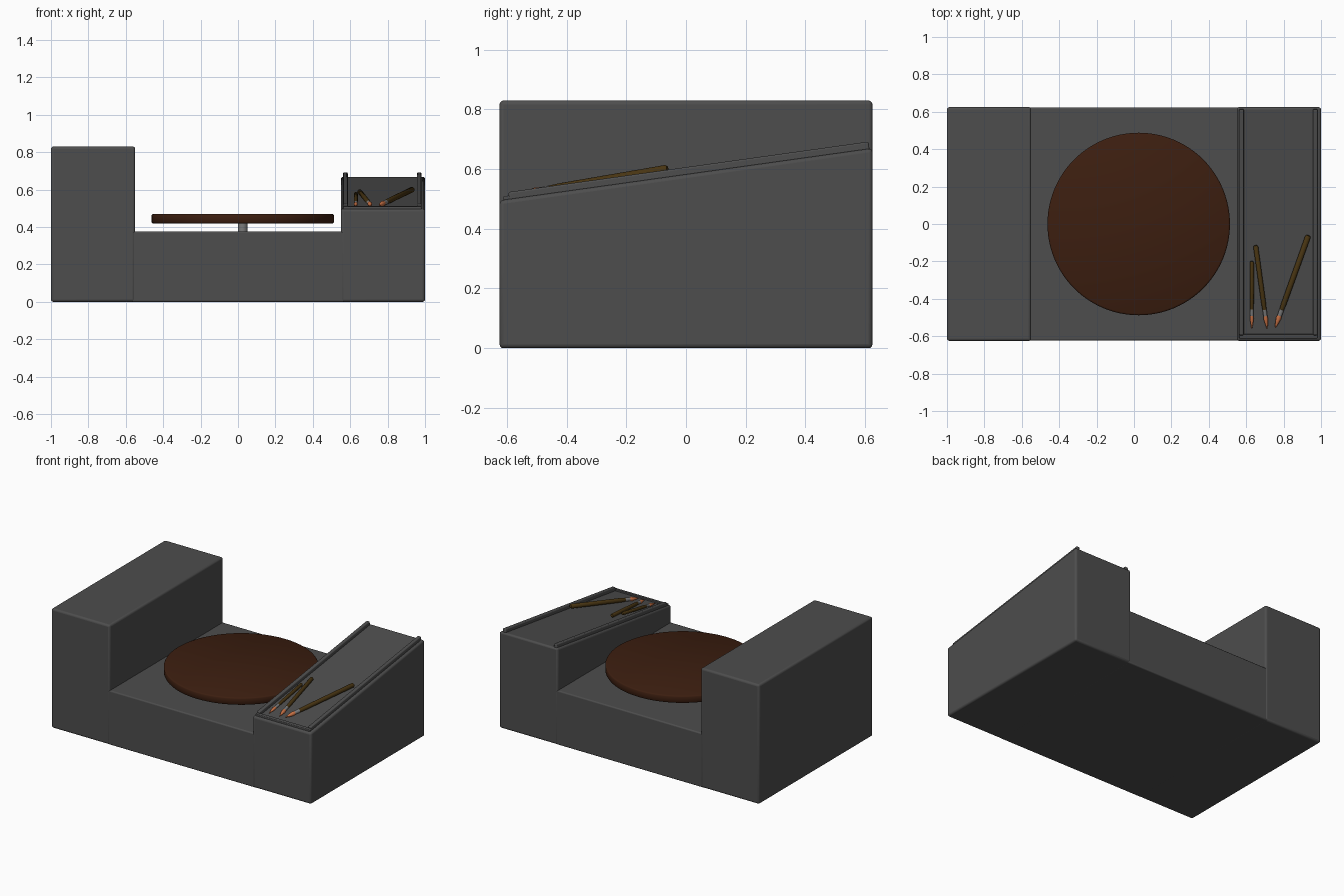
import bpy, bmesh, math
from mathutils import Vector

if "Cube" in bpy.data.objects:
    bpy.data.objects.remove(bpy.data.objects["Cube"])


def material(name, rgb):
    m = bpy.data.materials.new(name)
    m.diffuse_color = (*rgb, 1)
    m.use_nodes = True
    m.node_tree.nodes["Principled BSDF"].inputs["Base Color"].default_value = m.diffuse_color
    return m


DARK = material("dark_grey", (0.075, 0.075, 0.075))
BROWN = material("brown", (0.045, 0.013, 0.005))
WOOD = material("handle_wood", (0.065, 0.035, 0.006))
METAL = material("metal", (0.2, 0.2, 0.2))
ORANGE = material("bristle_orange", (0.6, 0.17, 0.06))


def finish(bm, name, mat, bevel=0):
    bmesh.ops.recalc_face_normals(bm, faces=bm.faces)
    me = bpy.data.meshes.new(name)
    bm.to_mesh(me)
    bm.free()
    ob = bpy.data.objects.new(name, me)
    bpy.context.collection.objects.link(ob)
    me.materials.append(mat)
    if bevel:
        b = ob.modifiers.new("bevel", 'BEVEL')
        b.width, b.segments = bevel, 3
    bpy.ops.object.select_all(action='DESELECT')
    ob.select_set(True)
    bpy.context.view_layer.objects.active = ob
    bpy.ops.object.shade_smooth_by_angle(angle=math.radians(40))
    return ob


def prism(name, x0, x1, yz, bevel, mat=DARK):
    """Side profile in (y, z) extruded along x."""
    bm = bmesh.new()
    f = bm.faces.new([bm.verts.new((x0, y, z)) for y, z in yz])
    r = bmesh.ops.extrude_face_region(bm, geom=[f])
    bmesh.ops.translate(bm, vec=(x1 - x0, 0, 0),
                        verts=[v for v in r['geom'] if isinstance(v, bmesh.types.BMVert)])
    return finish(bm, name, mat, bevel)


def box_profile(y, z):
    return [(-y, 0), (y, 0), (y, z), (-y, z)]


def lathe(name, start, direction, profile, mat, sides=16):
    """Revolve (distance, radius) points about an axis."""
    bm = bmesh.new()
    q = direction.to_track_quat('Z', 'Y')
    rings = []
    for d, r in profile:
        rings.append([bm.verts.new(start + q @ Vector((
            r * math.cos(2 * math.pi * i / sides), r * math.sin(2 * math.pi * i / sides), d)))
            for i in range(sides)])
    for a, b in zip(rings, rings[1:]):
        for i in range(sides):
            j = (i + 1) % sides
            bm.faces.new((a[i], a[j], b[j], b[i]))
    bm.faces.new(rings[0])
    bm.faces.new(rings[-1])
    return finish(bm, name, mat)


def slope(y):
    return 0.497 + 0.14 * (y + 0.61)


# Main body: tall block, low bed, sloped tray block
prism("tall_block", -1, -0.55, box_profile(0.625, 0.83), 0.013)
prism("bed", -0.57, 0.57, box_profile(0.623, 0.377), 0.008)
prism("tray_block", 0.55, 1,
      [(-0.625, 0), (0.625, 0), (0.625, slope(0.625)), (-0.625, slope(-0.625))], 0.013)

# Tray rails and front lip
for name, x in (("left_rail", 0.562), ("right_rail", 0.956)):
    prism(name, x, x + 0.025,
          [(-0.595, slope(-0.595) - 0.02), (0.617, slope(0.617) - 0.02),
           (0.612, slope(0.612) + 0.024), (-0.595, slope(-0.595) + 0.024)], 0.006)
prism("front_lip", 0.562, 0.981,
      [(-0.612, 0.47), (-0.588, 0.47), (-0.588, 0.512), (-0.612, 0.509)], 0.004)

# Turntable
up = Vector((0, 0, 1))
lathe("turntable_shaft", Vector((0.025, 0, 0.36)), up, [(0, 0.026), (0.07, 0.026)], METAL, 32)
lathe("turntable_disc", Vector((0.025, 0, 0.418)), up,
      [(0, 0.479), (0.003, 0.485), (0.008, 0.488), (0.044, 0.488), (0.049, 0.485), (0.052, 0.479)],
      BROWN, 96)

# Brushes lying in the tray: tip, end, thickness
brushes = [((0.63, -0.56, 0.512), (0.63, -0.20, 0.577), 0.011),
           ((0.712, -0.56, 0.514), (0.65, -0.115, 0.590), 0.013),
           ((0.755, -0.555, 0.516), (0.932, -0.062, 0.600), 0.015)]
for i, (tip, end, r) in enumerate(brushes, 1):
    tip, end = Vector(tip), Vector(end)
    n = (end - tip).length
    d = (end - tip).normalized()
    lathe(f"brush_{i}_bristles", tip, d,
          [(0, r * 0.15), (0.03, r * 0.65), (0.055, r * 0.95), (0.075, r * 0.75)], ORANGE)
    lathe(f"brush_{i}_ferrule", tip, d, [(0.07, r * 0.8), (0.105, r * 0.85)], METAL)
    lathe(f"brush_{i}_handle", tip, d,
          [(0.1, r * 0.8), (0.14, r * 0.95), (n - 0.006, r), (n, r * 0.7)], WOOD)
